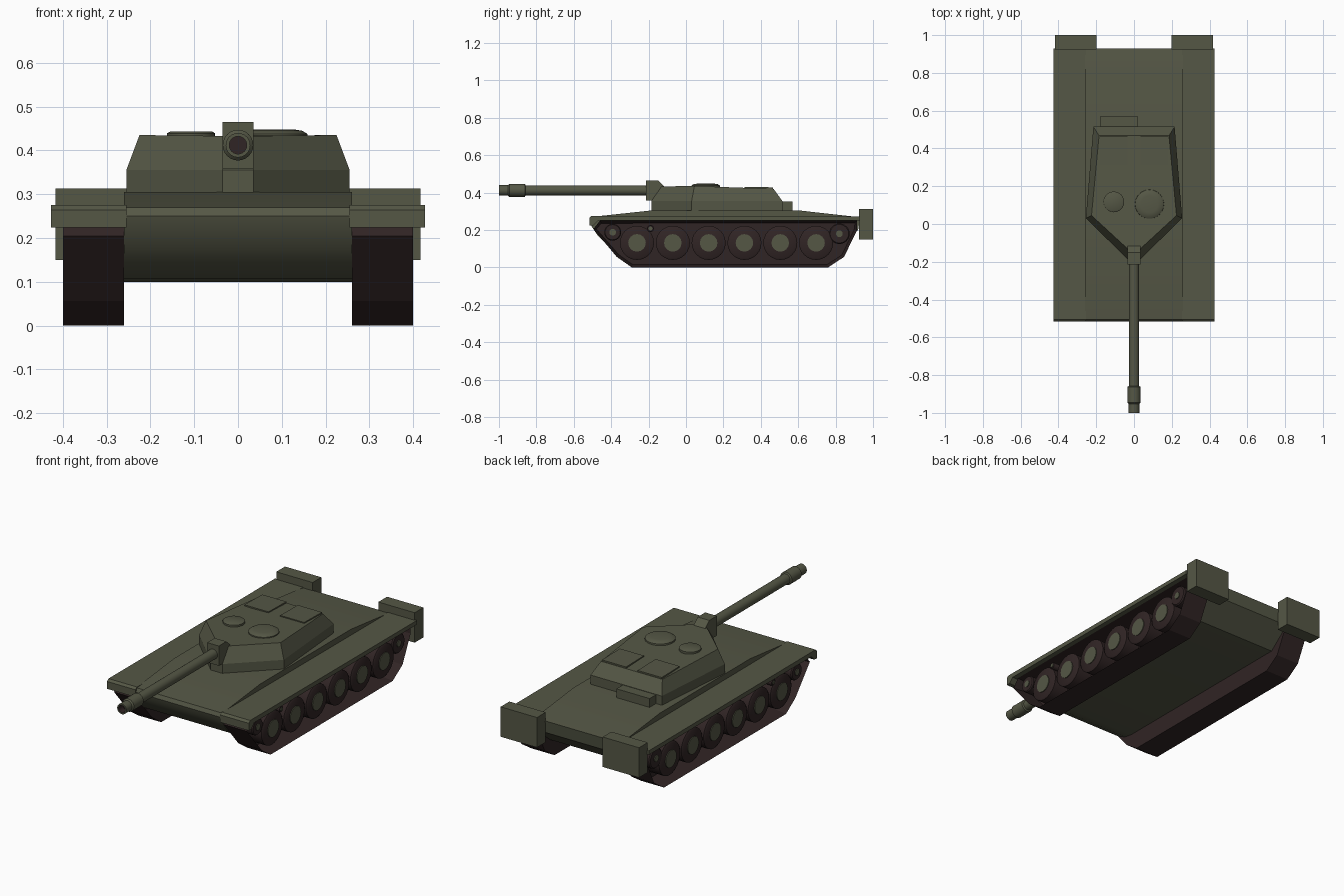
import bpy, bmesh, math
from mathutils import Matrix

if "Cube" in bpy.data.objects:
    bpy.data.objects.remove(bpy.data.objects["Cube"])


def material(name, rgb):
    m = bpy.data.materials.new(name)
    m.use_nodes = True
    m.diffuse_color = (*rgb, 1)
    bsdf = m.node_tree.nodes["Principled BSDF"]
    bsdf.inputs["Base Color"].default_value = (*rgb, 1)
    bsdf.inputs["Roughness"].default_value = 0.8
    return m


OLIVE = material("olive_green", (0.09, 0.095, 0.06))
BROWN = material("dark_brown", (0.03, 0.018, 0.018))


def finish(name, bm, mats, smooth=None):
    bmesh.ops.recalc_face_normals(bm, faces=bm.faces[:])
    mesh = bpy.data.meshes.new(name)
    bm.to_mesh(mesh)
    bm.free()
    ob = bpy.data.objects.new(name, mesh)
    bpy.context.collection.objects.link(ob)
    for m in mats:
        mesh.materials.append(m)
    if smooth:
        bpy.ops.object.select_all(action="DESELECT")
        bpy.context.view_layer.objects.active = ob
        ob.select_set(True)
        bpy.ops.object.shade_smooth_by_angle(angle=math.radians(smooth))
    return ob


def loft(bm, rings):
    """Skin closed rings of points and cap both ends; returns the caps."""
    loops = [[bm.verts.new(p) for p in ring] for ring in rings]
    n = len(loops[0])
    for a, b in zip(loops, loops[1:]):
        for i in range(n):
            j = (i + 1) % n
            bm.faces.new((a[i], a[j], b[j], b[i]))
    return bm.faces.new(loops[0]), bm.faces.new(loops[-1])


def prism(name, profile, x0, x1, mat, smooth=None):
    """Side profile of (y, z) points stretched along x."""
    bm = bmesh.new()
    loft(bm, [[(x, y, z) for y, z in profile] for x in (x0, x1)])
    return finish(name, bm, [mat], smooth)


def box(name, x0, x1, y0, y1, z0, z1, mat=OLIVE):
    return prism(name, [(y0, z0), (y1, z0), (y1, z1), (y0, z1)], x0, x1, mat)


def turned(name, profile, centre, axis, mats, sides=24, dark_from=None):
    """Stack of (distance, radius) rings turned about an axis."""
    bm = bmesh.new()
    rings = []
    for d, r in profile:
        ring = []
        for k in range(sides):
            a = math.tau * k / sides
            u, v = r * math.cos(a), r * math.sin(a)
            ring.append({"x": (d, u, v), "y": (u, d, v), "z": (u, v, d)}[axis])
        rings.append(ring)
    loft(bm, rings)
    if dark_from is not None:
        bm.faces.ensure_lookup_table()
        for f in bm.faces[dark_from * sides:]:
            f.material_index = 1
        bm.faces[-2].material_index = 0
    bm.transform(Matrix.Translation(centre))
    return finish(name, bm, mats, 35)


# Hull with rounded nose and shallow raised deck
prism("hull", [(-0.505, 0.27), (-0.515, 0.25), (-0.505, 0.22), (-0.475, 0.175),
               (-0.435, 0.135), (-0.38, 0.108), (-0.33, 0.1), (0.8, 0.1),
               (0.92, 0.2), (0.93, 0.268), (0.6, 0.305), (-0.18, 0.305)],
      -0.26, 0.26, OLIVE, 35)

TRACK = [(-0.46, 0.25), (-0.495, 0.205), (-0.37, 0.056), (-0.29, 0), (0.76, 0),
         (0.845, 0.056), (0.915, 0.2), (0.915, 0.25)]
FENDER = [(-0.517, 0.224), (-0.517, 0.264), (-0.505, 0.275), (0.93, 0.272),
          (0.93, 0.25), (-0.47, 0.25), (-0.495, 0.224)]

for side, s in (("left", 1), ("right", -1)):
    # Track loop with recessed outer face
    bm = bmesh.new()
    inner, outer = loft(bm, [[(s * x, y, z) for y, z in TRACK] for x in (0.26, 0.4)])
    bmesh.ops.recalc_face_normals(bm, faces=bm.faces[:])
    bmesh.ops.inset_individual(bm, faces=[outer], thickness=0.016)
    bmesh.ops.translate(bm, verts=outer.verts[:], vec=(-0.1 * s, 0, 0))
    finish(side + "_track", bm, [BROWN])

    # Fender and rear stowage box
    prism(side + "_fender", FENDER, s * 0.255, s * 0.427, OLIVE)
    box(side + "_rear_box", s * 0.198, s * 0.417, 0.925, 1.0, 0.15, 0.313)

    # Road wheels, idler, drive wheel and a return roller
    wheels = [("road_wheel_%d" % (i + 1), -0.262 + 0.1915 * i, 0.131, 0.091, 0.047)
              for i in range(6)]
    wheels += [("idler", -0.392, 0.188, 0.045, 0.018),
               ("drive_wheel", 0.82, 0.18, 0.055, 0.018),
               ("return_roller", -0.19, 0.208, 0.018, 0.01)]
    for name, y, z, r, hub in wheels:
        turned(f"{side}_{name}", [(s * 0.3, r), (s * 0.388, r), (s * 0.394, r * 0.9)],
               (0, y, z), "x", [BROWN])
        turned(f"{side}_{name}_hub", [(s * 0.38, hub), (s * 0.398, hub)],
               (0, y, z), "x", [OLIVE], 16)


# Turret: straight skirt, then sloped sides to the roof
def outline(half):
    return half + [(-x, y, z) for x, y, z in reversed(half)]


skirt = [(0.035, -0.185), (0.255, 0.03), (0.215, 0.515)]
roof = [(0.035, -0.13, 0.433), (0.225, 0.045, 0.435), (0.185, 0.468, 0.42)]
bm = bmesh.new()
loft(bm, [outline([(x, y, 0.295) for x, y in skirt]),
          outline([(x, y, 0.355) for x, y in skirt]),
          outline(roof)])
finish("turret", bm, [OLIVE])

# Gun mount with sloped back
prism("gun_mount", [(-0.215, 0.357), (-0.215, 0.465), (-0.15, 0.465),
                    (-0.115, 0.432), (-0.115, 0.357)], -0.035, 0.035, OLIVE)

# Gun barrel with muzzle sleeve and dark bore
turned("gun_barrel", [(-0.2, 0.027), (-0.858, 0.027), (-0.862, 0.035), (-0.945, 0.035),
                      (-0.952, 0.028), (-1.0, 0.028), (-1.0, 0.02), (-0.96, 0.02)],
       (0, 0, 0.412), "y", [OLIVE, BROWN], 24, 6)

# Roof hatches
turned("small_hatch", [(0.42, 0.055), (0.439, 0.055), (0.443, 0.048)],
       (-0.107, 0.117, 0), "z", [OLIVE])
turned("large_hatch", [(0.42, 0.078), (0.438, 0.076), (0.445, 0.064), (0.448, 0.045)],
       (0.082, 0.105, 0), "z", [OLIVE], 32)
for side, s in (("left", 1), ("right", -1)):
    prism(side + "_roof_plate", [(0.312, 0.415), (0.312, 0.431), (0.466, 0.428),
                                 (0.466, 0.41)], s * 0.035, s * 0.18, OLIVE)

# Stowage box behind the turret
box("turret_rear_box", -0.18, 0.02, 0.5, 0.57, 0.3, 0.353)
